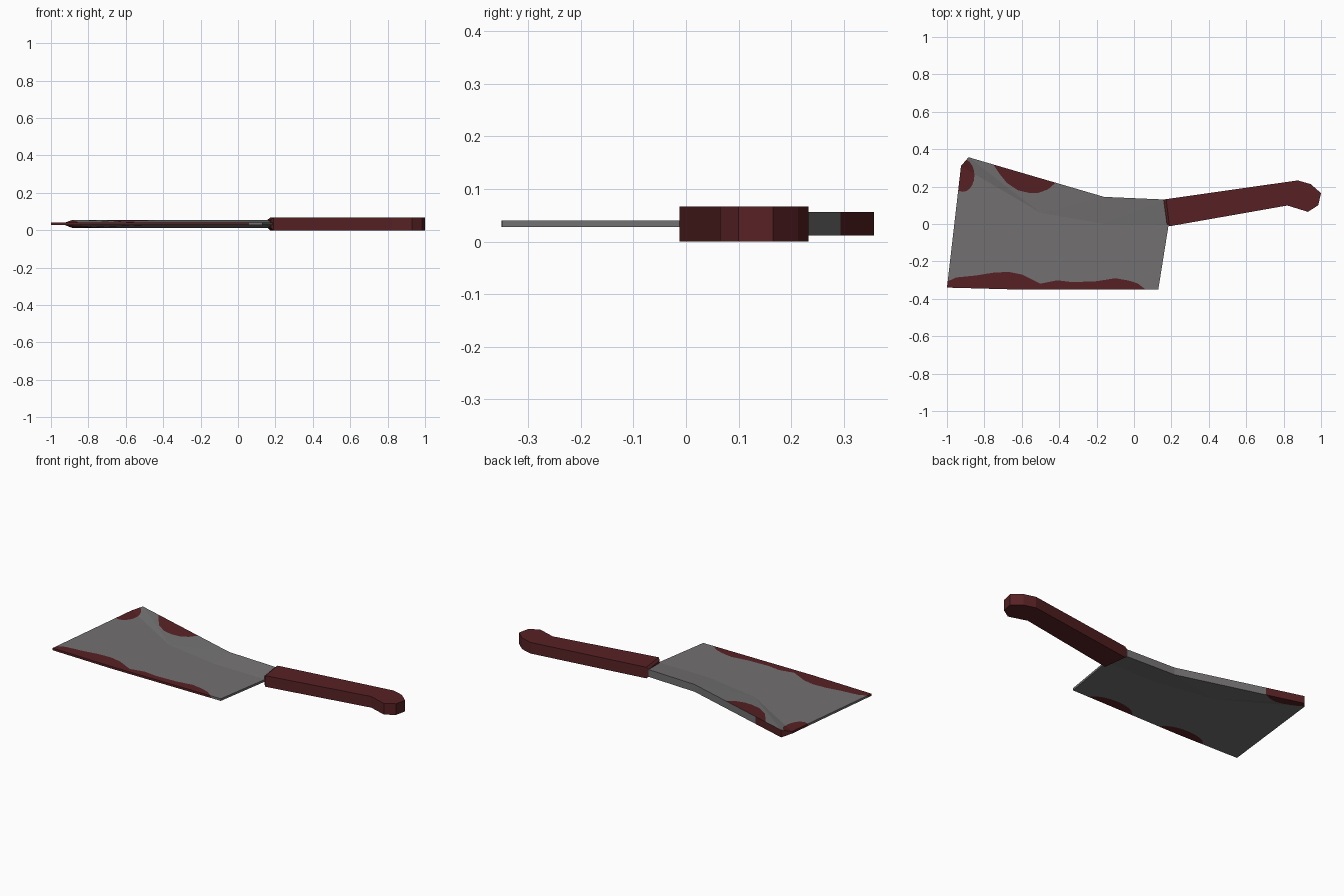
import bpy, bmesh, math
from mathutils import Vector

if "Cube" in bpy.data.objects:
    bpy.data.objects.remove(bpy.data.objects["Cube"])

ZC = 0.034  # mid-plane height of the blade


def material(name, rgb):
    m = bpy.data.materials.new(name)
    m.diffuse_color = (*rgb, 1)
    m.use_nodes = True
    m.node_tree.nodes["Principled BSDF"].inputs["Base Color"].default_value = m.diffuse_color
    return m


steel = material("steel grey", (0.170, 0.163, 0.163))
red = material("dark red", (0.095, 0.0155, 0.0175))


def finish(bm, name, mats):
    bmesh.ops.recalc_face_normals(bm, faces=bm.faces[:])
    me = bpy.data.meshes.new(name)
    bm.to_mesh(me)
    bm.free()
    ob = bpy.data.objects.new(name, me)
    for m in mats:
        me.materials.append(m)
    bpy.context.collection.objects.link(ob)
    return ob


def stain(bm, poly, test):
    """Cut a convex counter-clockwise outline into the faces passing test, paint it red."""
    planes = []
    for a, b in zip(poly, poly[1:] + poly[:1]):
        d = Vector((b[0] - a[0], b[1] - a[1], 0)).normalized()
        planes.append((Vector((*a, 0)), Vector((-d.y, d.x, 0))))

    def inside(f, n):
        c = f.calc_center_median()
        return test(f) and all((c - p).dot(q) > -1e-6 for p, q in planes[:n])

    for i, (p, q) in enumerate(planes):
        faces = [f for f in bm.faces if inside_all(f, inside, i)]
        geom = set(faces)
        for f in faces:
            geom.update(f.edges)
            geom.update(f.verts)
        if geom:
            bmesh.ops.bisect_plane(bm, geom=list(geom), dist=1e-6, plane_co=p, plane_no=q)
    bm.normal_update()
    for f in bm.faces:
        if inside(f, len(planes)):
            f.material_index = 1


def inside_all(f, inside, n):
    return inside(f, n)


def ellipse(cx, cy, rx, ry, tilt=0, n=20):
    c, s = math.cos(tilt), math.sin(tilt)
    pts = [(rx * math.cos(t * math.tau / n), ry * math.sin(t * math.tau / n)) for t in range(n)]
    return [(cx + x * c - y * s, cy + x * s + y * c) for x, y in pts]


def edge_strip(bm, curve, test):
    """Stain between a wavy line and the cutting edge, as a row of convex quads."""
    for a, b in zip(curve, curve[1:]):
        stain(bm, [(a[0], -0.4), (b[0], -0.4), b, a], test)


# Blade: thin plate that thickens towards the spine
thin = [(-1, -0.34), (-0.6, -0.351), (0.13, -0.35), (0.185, -0.005),
        (-0.16, 0), (-0.5, 0.06), (-0.925, 0.31)]
spine = [(-0.885, 0.357), (-0.16, 0.145), (0.16, 0.131)]
bm = bmesh.new()
sides = []
for s in (1, -1):
    t = [bm.verts.new((x, y, ZC + s * 0.0065)) for x, y in thin]
    p = [bm.verts.new((x, y, ZC + s * 0.022)) for x, y in spine]
    for f in (t, [p[0], t[6], t[5]], [p[0], t[5], t[4], p[1]], [p[1], t[4], t[3], p[2]]):
        bm.faces.new(f)
    sides.append(t[:4] + [p[2], p[1], p[0], t[6]])
for i in range(8):
    j = (i + 1) % 8
    bm.faces.new((sides[0][i], sides[0][j], sides[1][j], sides[1][i]))
bmesh.ops.recalc_face_normals(bm, faces=bm.faces[:])
bmesh.ops.triangulate(bm, faces=bm.faces[:])
bm.normal_update()

top = lambda f: f.normal.z > 0.5
bottom = lambda f: f.normal.z < -0.5
wall = lambda f: abs(f.normal.z) <= 0.5

# Stains on the upper side
edge_strip(bm, [(-1.01, -0.313), (-0.95, -0.286), (-0.85, -0.276), (-0.75, -0.26), (-0.67, -0.256),
                (-0.6, -0.27), (-0.5, -0.319), (-0.41, -0.301), (-0.33, -0.311), (-0.2, -0.306),
                (-0.1, -0.29), (-0.03, -0.302), (0.02, -0.318), (0.065, -0.352)], top)
stain(bm, ellipse(-0.915, 0.26, 0.062, 0.088), top)
stain(bm, [(-0.76, 0.33), (-0.72, 0.27), (-0.68, 0.22), (-0.62, 0.18), (-0.56, 0.166), (-0.51, 0.167),
           (-0.46, 0.185), (-0.42, 0.22), (-0.5, 0.3), (-0.7, 0.4)], top)
# Stains on the underside
for cx in (-0.13, -0.62):
    stain(bm, ellipse(cx, -0.36, 0.15, 0.07), bottom)
stain(bm, ellipse(-0.82, 0.36, 0.16, 0.09, -0.28), bottom)
# Stains on the narrow walls: spine tip, nose and cutting edge
stain(bm, [(-0.95, 0.32), (-0.67, 0.2), (-0.67, 0.4), (-0.95, 0.4)], wall)
stain(bm, [(-1, 0.18), (-0.88, 0.18), (-0.88, 0.34), (-1, 0.34)], wall)
stain(bm, [(-1.1, -0.4), (0.06, -0.4), (0.06, -0.31), (-1.1, -0.31)], wall)
finish(bm, "blade", [steel, red])

# Handle: straight prism with a hooked butt, front end tapering down to the blade
outline = [(0.19, -0.012), (0.82, 0.099), (0.93, 0.065), (0.985, 0.1), (1.0, 0.165),
           (0.945, 0.213), (0.875, 0.233), (0.172, 0.133)]
bm = bmesh.new()
lo = [bm.verts.new((x, y, 0)) for x, y in outline]
hi = [bm.verts.new((x, y, 0.067)) for x, y in outline]
bm.faces.new(lo)
bm.faces.new(hi)
for i in range(7):
    bm.faces.new((lo[i], lo[i + 1], hi[i + 1], hi[i]))
ring = [lo[7], lo[0], hi[0], hi[7]]
tip = [bm.verts.new(v) for v in ((0.158, 0.13, 0.012), (0.176, 0.0, 0.012),
                                 (0.176, 0.0, 0.056), (0.158, 0.13, 0.056))]
for i in range(4):
    j = (i + 1) % 4
    bm.faces.new((ring[i], ring[j], tip[j], tip[i]))
bm.faces.new(tip)
finish(bm, "handle", [red])
